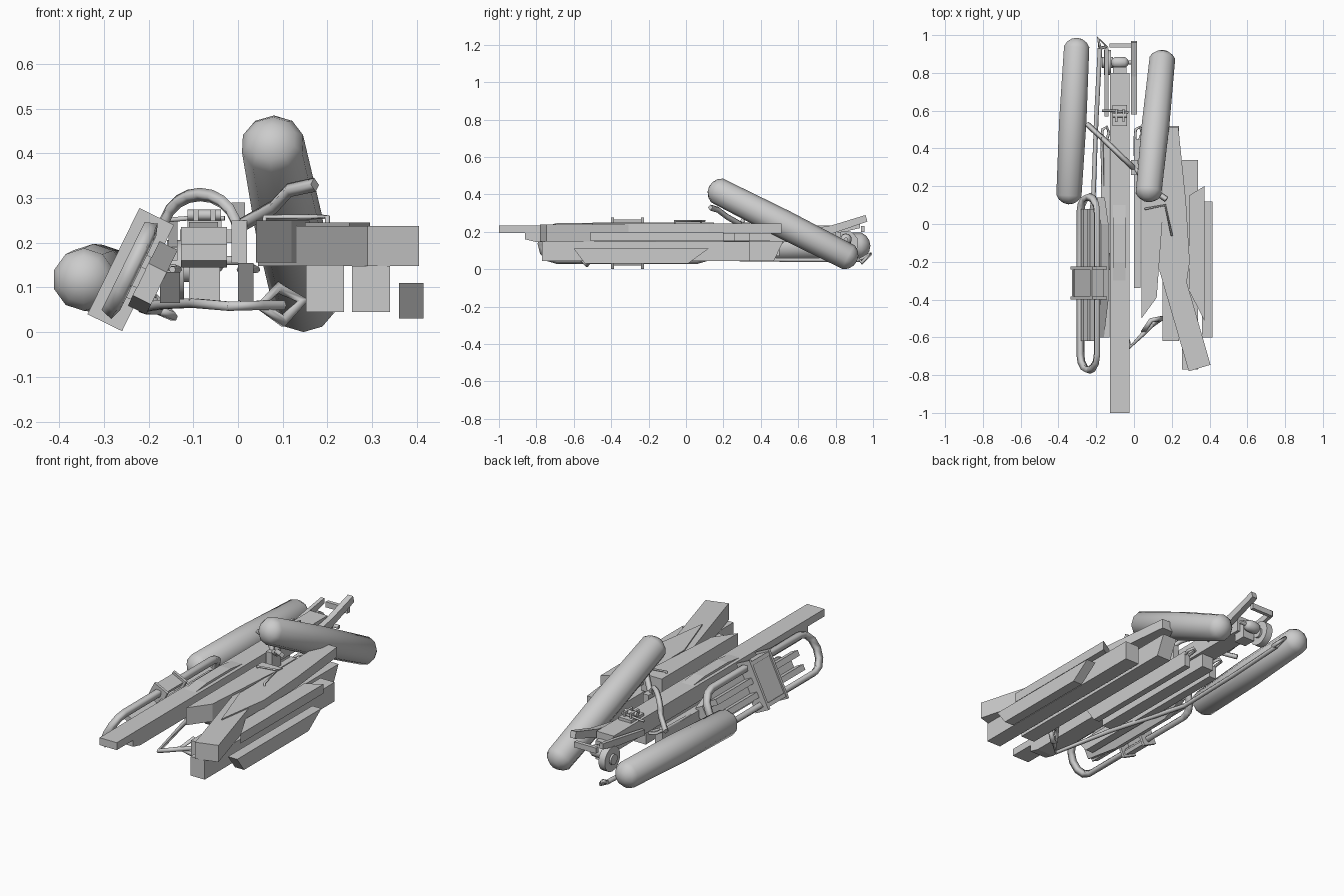
import bpy, bmesh, math
from mathutils import Matrix, Vector

if "Cube" in bpy.data.objects:
    bpy.data.objects.remove(bpy.data.objects["Cube"])

SIDE = Matrix(((0, 0, 1, 0), (1, 0, 0, 0), (0, 1, 0, 0), (0, 0, 0, 1)))   # profile (y, z), depth x
# tilted frame: a runs down-left, b along y, c toward the beam
TILT = Matrix(((-.44, 0, .9, -.24), (0, 1, 0, 0), (-.9, 0, -.44, .14), (0, 0, 0, 1)))


def finish(name, bm, smooth=False):
    bmesh.ops.recalc_face_normals(bm, faces=bm.faces)
    me = bpy.data.meshes.new(name)
    bm.to_mesh(me)
    bm.free()
    ob = bpy.data.objects.new(name, me)
    bpy.context.collection.objects.link(ob)
    if smooth:
        bpy.ops.object.select_all(action='DESELECT')
        ob.select_set(True)
        bpy.context.view_layer.objects.active = ob
        bpy.ops.object.shade_smooth_by_angle(angle=math.radians(40))
    return ob


def prism(name, pts, d0, d1, mat=Matrix()):
    bm = bmesh.new()
    lo = [bm.verts.new(mat @ Vector((*p, d0))) for p in pts]
    hi = [bm.verts.new(mat @ Vector((*p, d1))) for p in pts]
    bm.faces.new(lo)
    bm.faces.new(hi)
    n = len(pts)
    for i in range(n):
        bm.faces.new((lo[i], lo[(i + 1) % n], hi[(i + 1) % n], hi[i]))
    return finish(name, bm)


def box(name, x0, x1, y0, y1, z0, z1, mat=Matrix()):
    return prism(name, [(x0, y0), (x1, y0), (x1, y1), (x0, y1)], z0, z1, mat)


def capsule(name, a, b, r):
    a, b = Vector(a), Vector(b)
    half = (b - a).length / 2
    bm = bmesh.new()
    bmesh.ops.create_uvsphere(bm, u_segments=10, v_segments=8, radius=r)
    for v in bm.verts:
        if abs(v.co.z) > 1e-4:
            v.co.z += math.copysign(half, v.co.z)
    rot = (b - a).to_track_quat('Z', 'Y').to_matrix().to_4x4()
    bm.transform(Matrix.Translation((a + b) / 2) @ rot)
    return finish(name, bm, True)


def disc(name, c, r, depth, axis='X', seg=16, r2=None):
    bm = bmesh.new()
    bmesh.ops.create_cone(bm, cap_ends=True, segments=seg, radius1=r,
                          radius2=r if r2 is None else r2, depth=depth)
    rot = Vector({'X': (1, 0, 0), 'Y': (0, 1, 0), 'Z': (0, 0, 1)}[axis]).to_track_quat('Z', 'Y')
    bm.transform(Matrix.Translation(c) @ rot.to_matrix().to_4x4())
    return finish(name, bm, True)


def rod(name, pts, r, res=1, cyclic=False):
    cu = bpy.data.curves.new(name, 'CURVE')
    cu.dimensions = '3D'
    cu.bevel_depth, cu.bevel_resolution, cu.use_fill_caps = r, res, True
    sp = cu.splines.new('POLY')
    sp.points.add(len(pts) - 1)
    for p, q in zip(sp.points, pts):
        p.co = (*q, 1)
    sp.use_cyclic_u = cyclic
    ob = bpy.data.objects.new(name, cu)
    bpy.context.collection.objects.link(ob)
    bpy.ops.object.select_all(action='DESELECT')
    ob.select_set(True)
    bpy.context.view_layer.objects.active = ob
    bpy.ops.object.convert(target='MESH')
    return bpy.context.object


# two float pods
capsule("left_pod", (-.343, .18, .118), (-.305, .91, .125), .076)
capsule("right_pod", (.08, .192, .408), (.147, .845, .077), .077)

# main beam, stepped nose, keel and flanking skids
prism("main_beam", [(-1, .235), (.8, .235), (.8, .145), (-.8, .145), (-.86, .16), (-.86, .195), (-1, .195)],
      -.128, -.025, SIDE)
box("keel", -.11, -.04, -.3, .5, .07, .145)
prism("beam_ridge", [(-.3, .235), (.1, .235), (0, .247), (-.2, .247)], -.11, -.045, SIDE)
prism("right_skid", [(-.34, .155), (.45, .155), (.45, .07), (-.28, .07)], .0, .035, SIDE)
prism("left_skid", [(-.6, .135), (.45, .135), (.45, .065), (-.54, .065)], -.175, -.13, SIDE)

# stacked boards on the right side
prism("cross_beam", [(.29, -.78), (.405, -.745), (.165, .09), (.045, .06)], .148, .238)
prism("inner_board", [(.04, -.5), (.12, -.39), (.16, .15), (.04, .15)], .156, .25)
prism("upper_board", [(.15, .51), (.235, .51), (.275, .12), (.295, -.2), (.25, -.5), (.15, -.2)], .192, .245)
prism("low_board_inner", [(-.62, .15), (.52, .15), (.47, .045), (-.62, .045)], .152, .237, SIDE)
prism("low_board_middle", [(-.77, .148), (.34, .148), (.34, .045), (-.77, .045)], .255, .34, SIDE)
prism("low_board_outer", [(-.6, .11), (.12, .11), (.01, .03), (-.54, .03)], .36, .415, SIDE)
prism("outer_board", [(.29, -.35), (.372, -.51), (.372, .2), (.29, .15)], .15, .2)
rod("beam_staple", [(.06, .08, .235), (.06, .08, .258), (.165, .1, .258), (.2, -.06, .258), (.2, -.06, .235)], .006)

# tilted rounded frame on the left, with its inner slats and clamp
ring = []
for cy, s in ((.06, 1), (-.69, -1)):
    for i in range(7):
        t = math.pi * i / 6
        ring.append(TILT @ Vector((s * .1 * math.cos(t), cy + s * .085 * math.sin(t), 0)))
rod("side_frame", ring, .021, 0, True)
prism("frame_panel", [(-.03, -.6), (.05, -.6), (.075, -.4), (.075, 0), (.03, .14), (-.04, .14),
                      (-.085, 0), (-.085, -.4)], .03, .075, TILT)
for k, a in enumerate((-.045, .03)):
    box(f"frame_slat_{k}", a, a + .03, -.62, .08, -.015, .03, TILT)
for k, y in enumerate((-.4, -.24)):
    box(f"clamp_plate_{k}", -.132, .132, y, y + .015, -.043, .043, TILT)
box("clamp_back", -.11, .11, -.385, -.24, -.035, -.015, TILT)
for a in (-.12, .1):
    box("clamp_end", a, a + .02, -.385, -.24, -.04, .03, TILT)

# arch over the beam and the arm reaching to the right pod
arch = [(-.25, .53, .19)]
for i in range(11):
    t = math.pi * (1 - i / 10)
    c = math.cos(t)
    arch.append((-.085 + .083 * c, .375 - .08 * c, .225 + .083 * math.sin(t)))
rod("arch", arch, .015, 0)
rod("pod_arm", [(.0, .3, .235), (.08, .22, .28), (.115, .17, .318), (.172, .13, .33)], .016, 0)
box("arm_socket", -.015, .02, .26, .34, .155, .25)

# long bent rod underneath, hook at the front and loop at the rear
rod("long_rod", [(.1, -.53, .06), (.05, -.58, .06), (-.02, -.65, .058), (-.1, -.3, .065), (-.17, -.05, .062),
                 (-.215, .15, .055), (-.2, .55, .05), (-.18, .93, .05)], .012)
rod("front_hook", [(.05, -.57, .06), (.09, -.51, .1), (.145, -.5, .07), (.1, -.53, .025)], .014, 1, True)
rod("rear_loop", [(-.18, .93, .05), (-.19, .985, .08), (-.145, .94, .035)], .011, 1, True)
for x, n in ((-.155, "left_eye"), (.02, "right_eye")):
    rod(n, [(x - .01, .2, .13), (x - .015, .44, .14), (x - .012, .5, .145), (x + .012, .515, .145),
            (x + .022, .48, .14), (x + .008, .44, .14)], .008)

# saddle on top of the beam
box("saddle", -.113, -.037, .52, .63, .235, .25)
for x in (-.1, -.062):
    box("saddle_post", x, x + .012, .54, .61, .25, .275)
disc("saddle_pin", (-.075, .575, .262), .012, .075, 'X', 10)
rod("saddle_lever", [(-.17, .6, .25), (-.11, .6, .255), (-.03, .59, .255)], .006)

# rear wheel, axle and tail bars
disc("rear_wheel", (-.14, .855, .14), .066, .038)
disc("wheel_hub", (-.14, .855, .14), .028, .06)
capsule("axle_ball", (-.09, .855, .16), (-.06, .855, .16), .032)
disc("axle", (-.07, .855, .16), .01, .15)
prism("tail_bar_right", [(.58, .2), (.78, .235), (.96, .29), (.97, .255), (.78, .19), (.58, .17)], -.015, .016, SIDE)
prism("tail_bar_left", [(.57, .19), (.8, .23), (.93, .25), (.93, .22), (.8, .19), (.57, .16)], -.155, -.135, SIDE)
box("tail_cross", -.13, .0, .935, .955, .2, .23)
box("tail_block", -.11, -.04, .76, .83, .1, .2)
